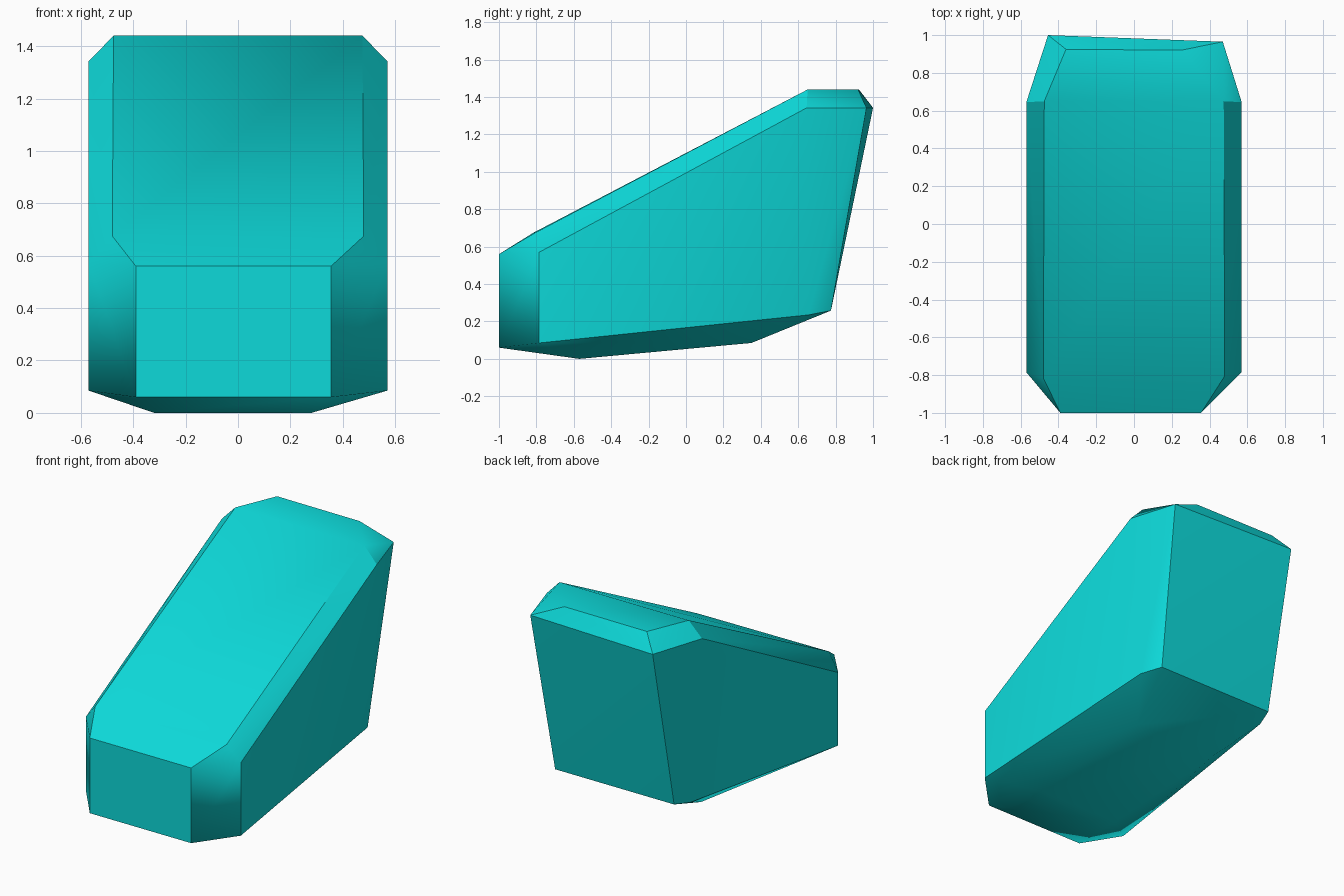
import bpy
import bmesh
from math import radians
from mathutils import Vector

cube = bpy.data.objects.get("Cube")
if cube:
    bpy.data.objects.remove(cube, do_unlink=True)

# Single flat colour
teal = bpy.data.materials.new("bright_teal")
teal.use_nodes = True
colour = (0.004, 0.7, 0.7, 1)
teal.diffuse_color = colour
teal.node_tree.nodes["Principled BSDF"].inputs["Base Color"].default_value = colour

# Corner pairs: left x, left y, right x, right y, z
pairs = [
    # nose plate and its bevelled sides
    (0.355, -1.0, -0.39, -1.0, 0.06),
    (0.355, -1.0, -0.39, -1.0, 0.56),
    (0.57, -0.785, -0.57, -0.785, 0.085),
    (0.57, -0.785, -0.57, -0.785, 0.57),
    # sloping top
    (0.48, -0.805, -0.48, -0.815, 0.675),
    (0.475, 0.65, -0.475, 0.65, 1.44),
    (0.57, 0.645, -0.57, 0.645, 1.342),
    # raised rear
    (0.25, 0.92, -0.36, 0.925, 1.44),
    (0.47, 0.965, -0.455, 1.0, 1.342),
    (0.42, 0.775, -0.455, 0.775, 0.258),
    (0.495, 0.655, -0.49, 0.655, 0.235),
    # underside
    (0.28, -0.57, -0.32, -0.57, 0.0),
    (0.265, 0.35, -0.355, 0.35, 0.085),
]

# Wedge block wrapped around the corners
bm = bmesh.new()
for lx, ly, rx, ry, z in pairs:
    bm.verts.new((lx, ly, z))
    bm.verts.new((rx, ry, z))
bmesh.ops.convex_hull(bm, input=bm.verts)
bmesh.ops.dissolve_limit(bm, angle_limit=radians(1), verts=bm.verts, edges=bm.edges)
bmesh.ops.recalc_face_normals(bm, faces=bm.faces)
mesh = bpy.data.meshes.new("wedge_block")
bm.to_mesh(mesh)
bm.free()
mesh.materials.append(teal)

block = bpy.data.objects.new("wedge_block", mesh)
bpy.context.collection.objects.link(block)
bpy.context.view_layer.objects.active = block
block.select_set(True)
bpy.ops.object.shade_smooth_by_angle(angle=radians(30))

# Soften the two lower nose corners
for edge in mesh.edges:
    a, b = (mesh.vertices[i].co for i in edge.vertices)
    mid = (a + b) / 2
    if (mid - Vector((mid.x, -0.89, 0.072))).length < 0.02 and abs(mid.x) > 0.4:
        edge.use_edge_sharp = False
